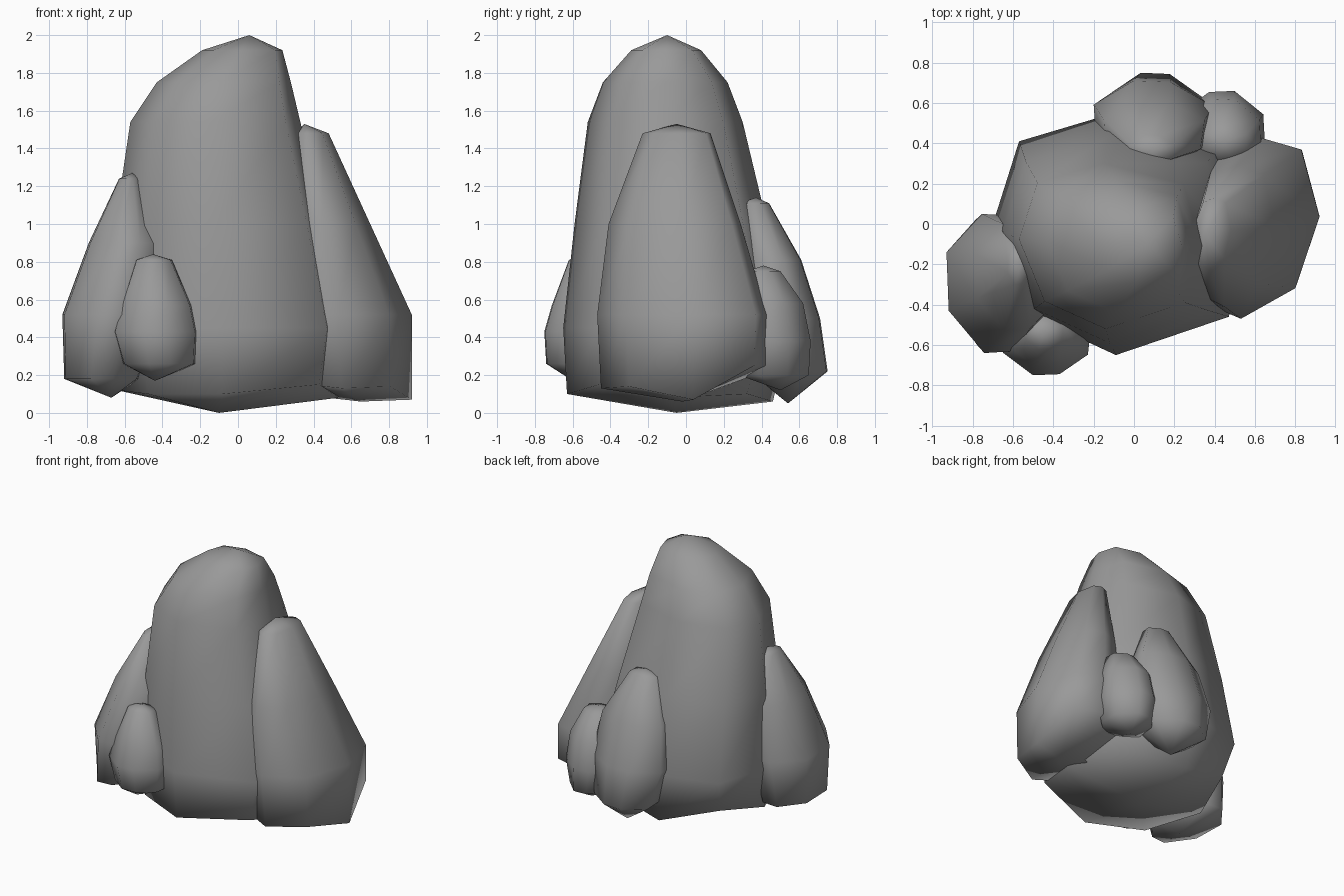
import bpy
import bmesh

cube = bpy.data.objects.get("Cube")
if cube:
    bpy.data.objects.remove(cube)

stone = bpy.data.materials.new("grey stone")
stone.use_nodes = True
grey = (0.32, 0.32, 0.32, 1)
stone.diffuse_color = grey
stone.node_tree.nodes["Principled BSDF"].inputs["Base Color"].default_value = grey


def rock(name, outline, bottom, levels, top, lift=None):
    """Loft an outline through levels of (z, x0, x1, y0, y1), closed by a tip at each end.
    lift raises the corners of the lowest level one by one."""
    bm = bmesh.new()
    n = len(outline)
    xs, ys = zip(*outline)
    rings = []
    for z, x0, x1, y0, y1 in levels:
        ring = []
        for i, (x, y) in enumerate(outline):
            u = (x - min(xs)) / (max(xs) - min(xs))
            v = (y - min(ys)) / (max(ys) - min(ys))
            dz = lift[i] if lift and not rings else 0
            ring.append(bm.verts.new((x0 + u * (x1 - x0), y0 + v * (y1 - y0), z + dz)))
        rings.append(ring)
    low, high = bm.verts.new(bottom), bm.verts.new(top)
    for i in range(n):
        j = (i + 1) % n
        bm.faces.new((low, rings[0][j], rings[0][i]))
        for a, b in zip(rings, rings[1:]):
            bm.faces.new((a[i], a[j], b[j], b[i]))
        bm.faces.new((rings[-1][i], rings[-1][j], high))
    bmesh.ops.recalc_face_normals(bm, faces=bm.faces)
    mesh = bpy.data.meshes.new(name)
    bm.to_mesh(mesh)
    bm.free()
    mesh.shade_smooth()
    mesh.materials.append(stone)
    bpy.context.collection.objects.link(bpy.data.objects.new(name, mesh))


# Outlines run anticlockwise
boulder = [(-.57, .41), (-.7, 0), (-.52, -.45), (-.09, -.65),
           (.47, -.46), (.58, -.05), (.46, .4), (-.1, .55)]
slab = [(.62, .43), (.42, .37), (.27, .1), (.34, -.38),
        (.53, -.46), (.8, -.31), (.92, .04), (.83, .37)]
chip = [(-.77, .05), (-.93, -.14), (-.92, -.43), (-.76, -.64),
        (-.62, -.63), (-.47, -.45), (-.45, -.15), (-.62, .04)]
turned_chip = [(-x, -y) for x, y in chip]

# Tall central rock
rock("main_rock", boulder, (-.1, -.05, 0),
     [(.1, -.64, .53, -.63, .46), (.45, -.7, .58, -.65, .55),
      (1.0, -.65, .46, -.59, .43), (1.54, -.57, .33, -.52, .3),
      (1.75, -.43, .28, -.44, .22), (1.92, -.19, .235, -.29, .08)],
     (.06, -.1, 2), lift=[.1, .02, 0, 0, .05, -.02, 0, -.04])

# Leaning slabs on either side
rock("left_slab", slab, (.65, -.02, .06),
     [(.1, .3, .92, -.45, .42), (.52, .27, .92, -.47, .43),
      (1.0, .28, .7, -.41, .29), (1.48, .3, .48, -.23, .13)],
     (.35, -.05, 1.53), lift=[.15, .1, 0, .05, .03, .04, -.03, .15])
rock("right_slab", chip, (-.67, -.3, .08),
     [(.18, -.92, -.52, -.6, .02), (.52, -.93, -.4, -.64, .05),
      (.9, -.79, -.37, -.53, 0), (1.24, -.63, -.52, -.3, -.1)],
     (-.56, -.2, 1.27))

# Small stones at front and back
rock("front_stone", chip, (-.44, -.6, .17),
     [(.26, -.61, -.22, -.74, -.4), (.43, -.66, -.21, -.75, -.38),
      (.57, -.62, -.24, -.71, -.4), (.81, -.54, -.35, -.62, -.46)],
     (-.45, -.54, .84))
rock("back_stone", chip, (.12, .54, .05),
     [(.22, -.12, .34, .33, .75), (.5, -.2, .39, .28, .71),
      (.81, -.15, .35, .28, .61), (1.11, -.02, .2, .28, .44)],
     (.1, .37, 1.14))
rock("small_back_stone", turned_chip, (.45, .5, .12),
     [(.2, .28, .62, .28, .65), (.38, .22, .65, .28, .66),
      (.58, .25, .63, .28, .62), (.75, .34, .56, .32, .5)],
     (.45, .41, .78))
